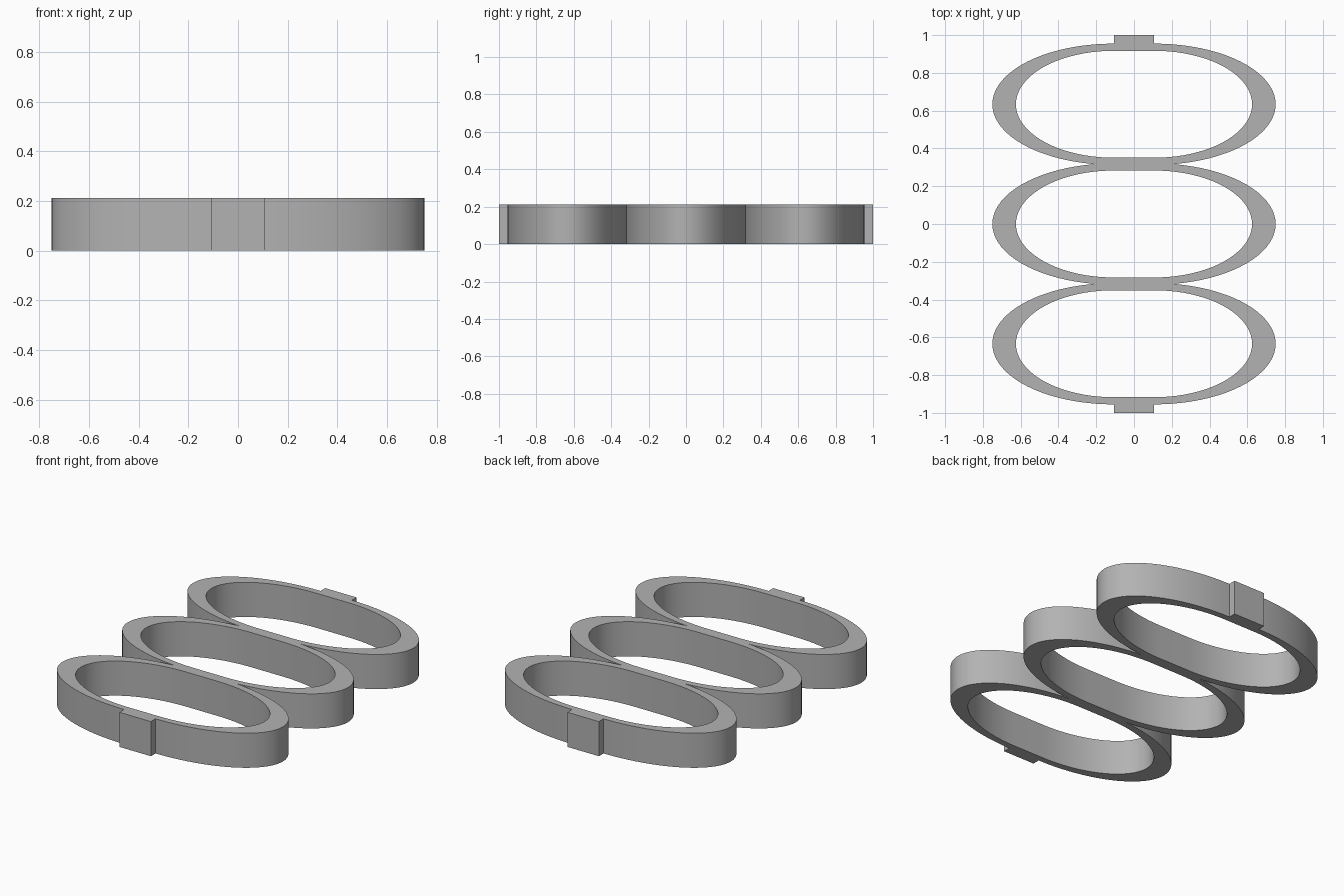
import bpy, bmesh, math

cube = bpy.data.objects.get("Cube")
if cube:
    bpy.data.objects.remove(cube, do_unlink=True)

HEIGHT = 0.213
FLAT = 0.107            # half width of the straight run on each long side
OUTER = (0.643, 0.321)  # radii of the outer corner arcs
INNER = (0.518, 0.283)  # radii of the inner corner arcs
JOIN = 0.317            # half the spacing between neighbouring rings
STEPS = 20              # segments per quarter turn

grey = bpy.data.materials.new("plain grey")
grey.use_nodes = True
colour = (0.45, 0.45, 0.45, 1)
grey.diffuse_color = colour
grey.node_tree.nodes["Principled BSDF"].inputs["Base Color"].default_value = colour


def oval(radii):
    """Oval outline made of four elliptical quarters and two straight runs."""
    pts = []
    for side, start in ((1, -90), (-1, 90)):
        for i in range(2 * STEPS + 1):
            a = math.radians(start + 90 * i / STEPS)
            pts.append((side * FLAT + radii[0] * math.cos(a), radii[1] * math.sin(a)))
    return pts


bm = bmesh.new()


def wall(p, q):
    """Upright face between two plan points."""
    bm.faces.new([bm.verts.new(c) for c in
                  ((*p, 0), (*q, 0), (*q, HEIGHT), (*p, HEIGHT))])


def cap(pts):
    """Matching top and bottom faces."""
    bm.faces.new([bm.verts.new((*p, HEIGHT)) for p in pts])
    bm.faces.new([bm.verts.new((*p, 0)) for p in reversed(pts)])


# Three rings fused where their long sides meet
inner = oval(INNER)
n = len(inner)
for k in (-1, 0, 1):
    cy = 2 * JOIN * k
    low = -JOIN if k > -1 else -1
    high = JOIN if k < 1 else 1
    outer = [(x, min(max(y, low), high)) for x, y in oval(OUTER)]
    for i in range(n):
        j = (i + 1) % n
        o0, o1, i0, i1 = [(x, y + cy) for x, y in (outer[i], outer[j], inner[i], inner[j])]
        cap([o0, o1, i1, i0])
        wall(i1, i0)
        fused = outer[i][1] == outer[j][1] and outer[i][1] in (low, high)
        tab_base = abs(o0[1]) > 0.95 and abs(o0[0] - o1[0]) > 1.9 * FLAT
        if tab_base:
            # Small square tab on the free end
            s = 1 if o0[1] > 0 else -1
            t0, t1 = (o0[0], s), (o1[0], s)
            cap([t0, t1, o1, o0])
            wall(o0, t0)
            wall(t0, t1)
            wall(t1, o1)
        elif not fused:
            wall(o0, o1)

bmesh.ops.remove_doubles(bm, verts=bm.verts, dist=0.0005)
bmesh.ops.recalc_face_normals(bm, faces=bm.faces)
mesh = bpy.data.meshes.new("triple_ring_link")
bm.to_mesh(mesh)
bm.free()
mesh.materials.append(grey)
link = bpy.data.objects.new("triple_ring_link", mesh)
bpy.context.collection.objects.link(link)

bpy.ops.object.select_all(action="DESELECT")
link.select_set(True)
bpy.context.view_layer.objects.active = link
bpy.ops.object.shade_smooth_by_angle(angle=math.radians(30))
